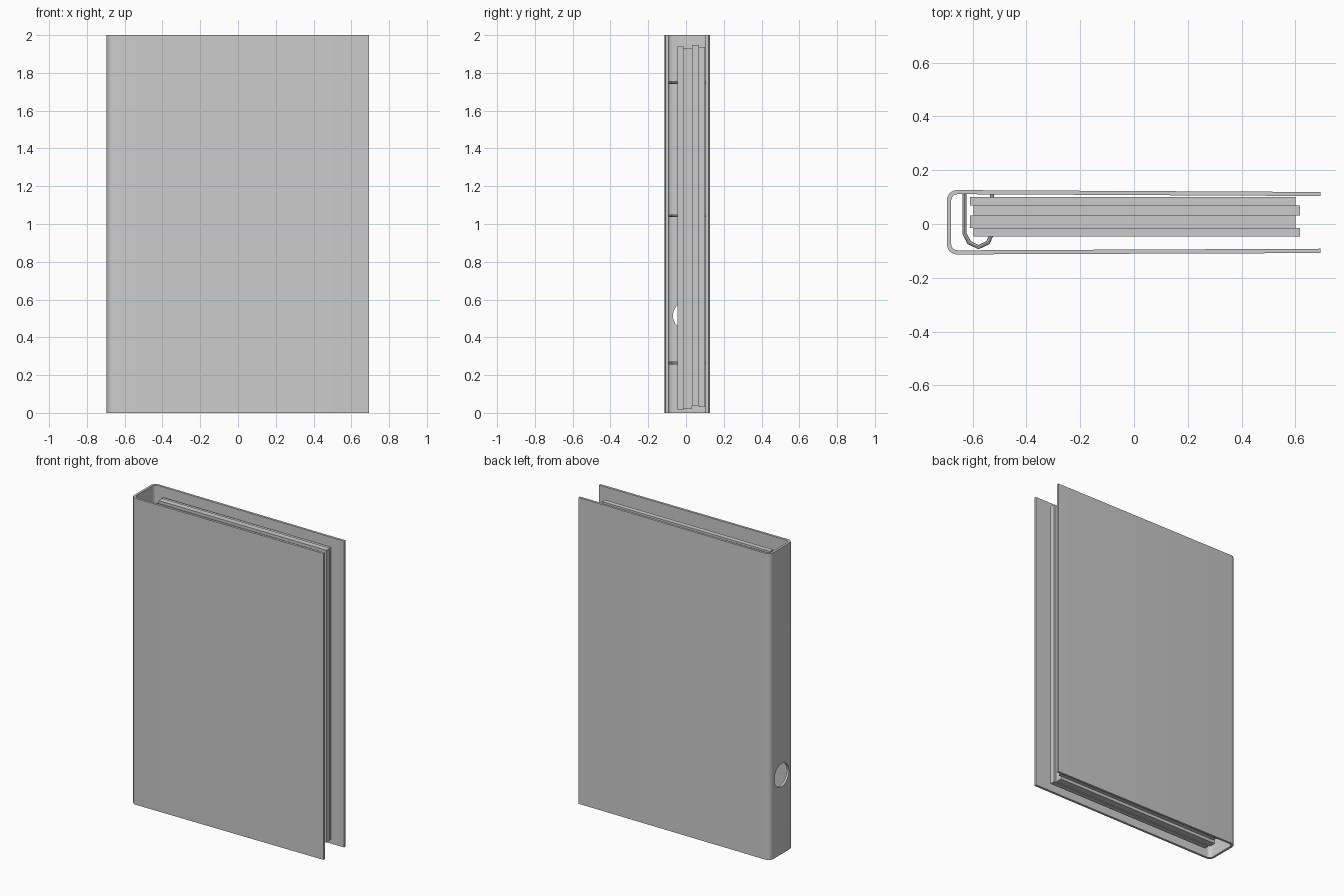
import bpy, bmesh, math
from mathutils import Vector

if "Cube" in bpy.data.objects:
    bpy.data.objects.remove(bpy.data.objects["Cube"])

grey = bpy.data.materials.new("plain grey")
grey.diffuse_color = (0.6, 0.6, 0.6, 1)
grey.use_nodes = True
grey.node_tree.nodes["Principled BSDF"].inputs["Base Color"].default_value = grey.diffuse_color


def make_object(name, bm):
    bmesh.ops.recalc_face_normals(bm, faces=bm.faces)
    mesh = bpy.data.meshes.new(name)
    bm.to_mesh(mesh)
    bm.free()
    obj = bpy.data.objects.new(name, mesh)
    bpy.context.collection.objects.link(obj)
    mesh.materials.append(grey)
    return obj


def smooth(obj):
    bpy.ops.object.select_all(action='DESELECT')
    obj.select_set(True)
    bpy.context.view_layer.objects.active = obj
    bpy.ops.object.shade_smooth_by_angle(angle=math.radians(35))


def arc(cx, cy, r, start, end, steps=6):
    angles = [math.radians(start + (end - start) * i / steps) for i in range(steps + 1)]
    return [(cx + r * math.cos(a), cy + r * math.sin(a)) for a in angles]


# Cover: U-shaped board outline with rounded spine corners, extruded upwards
outer = ([(0.693, 0.119)] + arc(-0.659, 0.090, 0.036, 90, 180)
         + arc(-0.659, -0.077, 0.036, 180, 270) + [(0.693, -0.108)])
inner = ([(0.693, -0.092)] + arc(-0.655, -0.073, 0.025, 270, 180)
         + arc(-0.655, 0.086, 0.025, 180, 90) + [(0.693, 0.104)])
bm = bmesh.new()
base = bm.faces.new([bm.verts.new((x, y, 0)) for x, y in outer + inner])
ext = bmesh.ops.extrude_face_region(bm, geom=[base])
bmesh.ops.translate(bm, vec=(0, 0, 2),
                    verts=[g for g in ext["geom"] if isinstance(g, bmesh.types.BMVert)])
cover = make_object("cover", bm)

# Finger hole through the spine
bpy.ops.mesh.primitive_cylinder_add(vertices=32, radius=0.075, depth=0.1,
                                    location=(-0.69, 0.006, 0.515),
                                    rotation=(0, math.pi / 2, 0))
cutter = bpy.context.object
cutter.name = "finger_hole_cutter"
cut = cover.modifiers.new("finger hole", 'BOOLEAN')
cut.operation = 'DIFFERENCE'
cut.solver = 'EXACT'
cut.object = cutter
bpy.context.view_layer.objects.active = cover
bpy.ops.object.modifier_apply(modifier=cut.name)
bpy.data.objects.remove(cutter)
smooth(cover)

# Paper stacks, alternately offset: x range, y range, z range
stacks = [
    ((-0.610, 0.601), (0.069, 0.100), (0.03, 1.938)),
    ((-0.597, 0.617), (0.031, 0.069), (0.04, 1.948)),
    ((-0.610, 0.601), (-0.014, 0.031), (0.02, 1.930)),
    ((-0.597, 0.617), (-0.046, -0.014), (0.015, 1.942)),
]
for i, (xs, ys, zs) in enumerate(stacks):
    bm = bmesh.new()
    bmesh.ops.create_cube(bm, size=1)
    for v in bm.verts:
        v.co = Vector((xs[v.co.x > 0], ys[v.co.y > 0], zs[v.co.z > 0]))
    make_object(f"paper_stack_{i + 1}", bm)

# Binder rings: tubes bent into a U, fixed to the back cover
path = [(-0.630, 0.112), (-0.630, -0.036), (-0.613, -0.069), (-0.578, -0.086),
        (-0.543, -0.069), (-0.528, -0.036), (-0.528, 0.112)]
for i, z in enumerate((0.263, 1.046, 1.750)):
    curve = bpy.data.curves.new("ring", 'CURVE')
    curve.dimensions = '3D'
    curve.bevel_depth = 0.008
    curve.bevel_resolution = 2
    curve.use_fill_caps = True
    line = curve.splines.new('POLY')
    line.points.add(len(path) - 1)
    for p, (x, y) in zip(line.points, path):
        p.co = (x, y, z, 1)
    ring = bpy.data.objects.new(f"ring_{i + 1}", curve)
    bpy.context.collection.objects.link(ring)
    curve.materials.append(grey)
    bpy.ops.object.select_all(action='DESELECT')
    ring.select_set(True)
    bpy.context.view_layer.objects.active = ring
    bpy.ops.object.convert(target='MESH')
    smooth(bpy.context.object)
